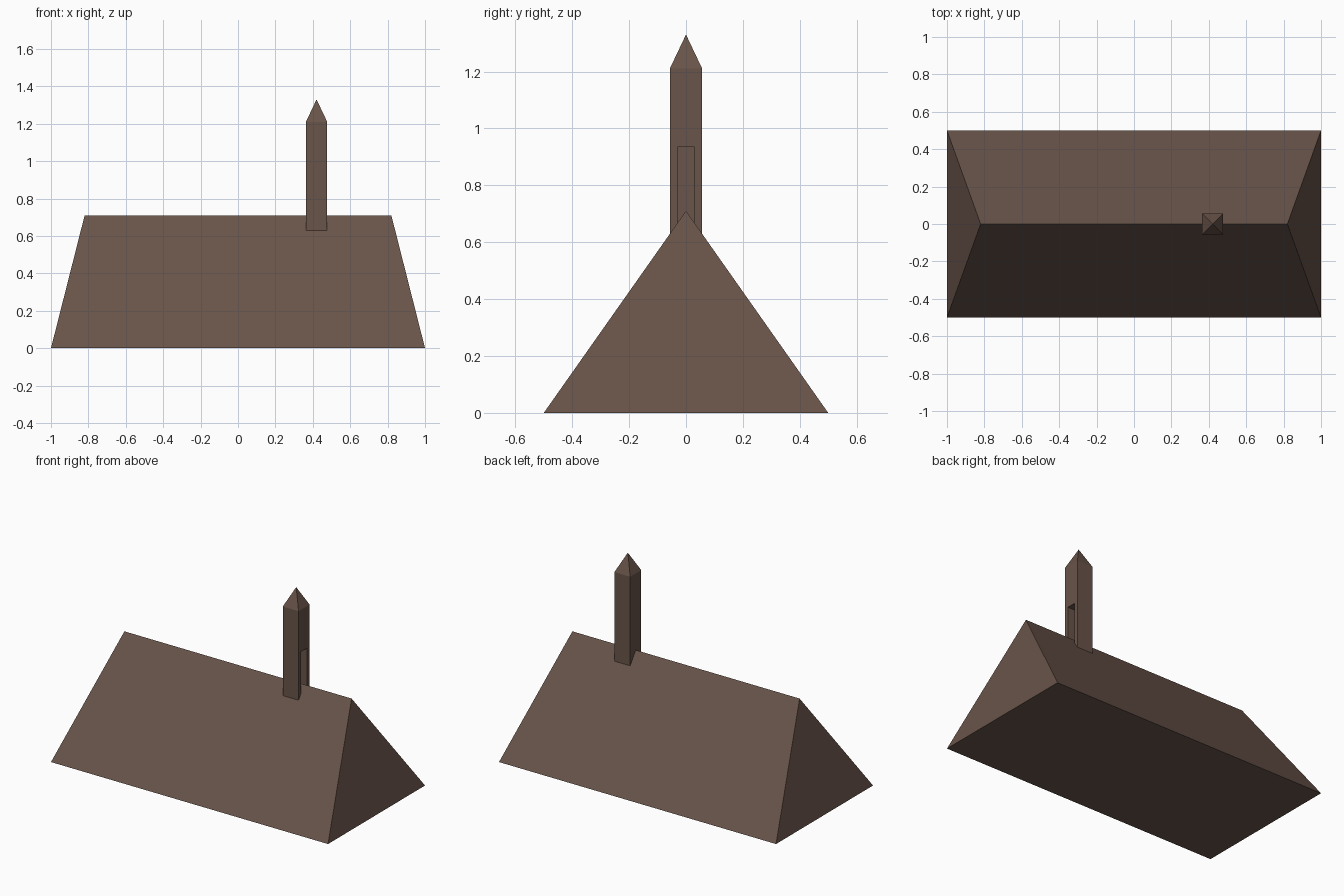
import bpy
import bmesh

if "Cube" in bpy.data.objects:
    bpy.data.objects.remove(bpy.data.objects["Cube"])

brown = bpy.data.materials.new("dark_brown")
brown.diffuse_color = (0.140, 0.089, 0.068, 1.0)
brown.use_nodes = True
brown.node_tree.nodes["Principled BSDF"].inputs["Base Color"].default_value = brown.diffuse_color


def loft(name, centre_x, rings):
    """Stack rectangular rings (half_x, half_y, z); zero sizes collapse to a ridge or a point."""
    bm = bmesh.new()
    loops = [[bm.verts.new((centre_x + sx * hx, sy * hy, z))
              for sx, sy in ((-1, -1), (1, -1), (1, 1), (-1, 1))]
             for hx, hy, z in rings]
    bm.faces.new(loops[0][::-1])
    for low, high in zip(loops, loops[1:]):
        for i in range(4):
            j = (i + 1) % 4
            bm.faces.new((low[i], low[j], high[j], high[i]))
    if rings[-1][1] > 0:
        bm.faces.new(loops[-1])
    bmesh.ops.remove_doubles(bm, verts=bm.verts, dist=1e-5)
    bmesh.ops.recalc_face_normals(bm, faces=bm.faces)
    mesh = bpy.data.meshes.new(name)
    bm.to_mesh(mesh)
    bm.free()
    mesh.materials.append(brown)
    obj = bpy.data.objects.new(name, mesh)
    bpy.context.collection.objects.link(obj)
    return obj


# Hipped roof with a closed underside
loft("hipped_roof", 0, [(1.0, 0.5, 0.0), (0.82, 0.0, 0.71)])

# Square turret with pointed cap, standing astride the ridge
TX, TW = 0.42, 0.057
turret = loft("turret", TX, [(TW, TW, 0.56), (TW, TW, 1.21), (0, 0, 1.33)])

# Doorway niche cut into the turret's right side
cutter = loft("niche_cutter", TX + TW, [(0.08, 0.03, 0.60), (0.08, 0.03, 0.935)])
cutter.hide_render = True
cut = turret.modifiers.new("niche", 'BOOLEAN')
cut.operation = 'DIFFERENCE'
cut.solver = 'EXACT'
cut.object = cutter
bpy.context.view_layer.objects.active = turret
bpy.ops.object.modifier_apply(modifier=cut.name)
bpy.data.objects.remove(cutter)
